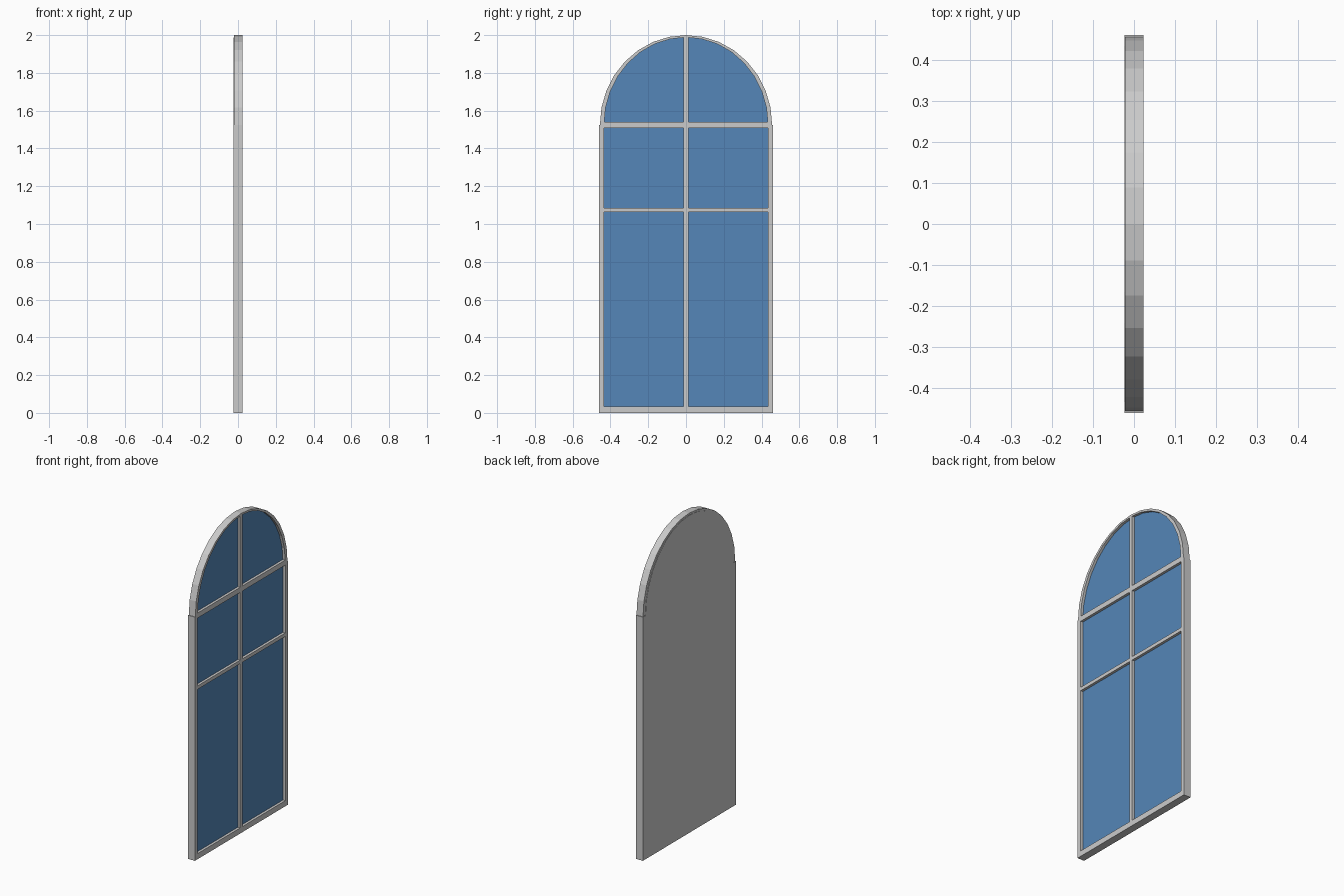
import bpy
import math

if "Cube" in bpy.data.objects:
    bpy.data.objects.remove(bpy.data.objects["Cube"])

BACK, FRONT, GLASS = -0.0235, 0.0235, 0.0075
W, IN = 0.46, 0.434            # outer and inner half width
SILL, SPRING = 0.035, 1.525    # sill top, start of the arch


def prism(name, pts, x0, x1, mat=None):
    """Extrude a closed (y, z) outline from x0 to x1."""
    n = len(pts)
    verts = [(x, y, z) for x in (x0, x1) for y, z in pts]
    faces = [tuple(range(n))[::-1], tuple(range(n, 2 * n))]
    faces += [(i, (i + 1) % n, n + (i + 1) % n, n + i) for i in range(n)]
    mesh = bpy.data.meshes.new(name)
    mesh.from_pydata(verts, [], faces)
    obj = bpy.data.objects.new(name, mesh)
    bpy.context.collection.objects.link(obj)
    if mat:
        mesh.materials.append(mat)
    return obj


def bar(name, y0, y1, z0, z1):
    return prism(name, [(y0, z0), (y1, z0), (y1, z1), (y0, z1)], GLASS - 0.003, FRONT)


def arc(half_width, rise, n=16):
    """Half ellipse from +y over the top to -y."""
    return [(half_width * math.cos(math.pi * i / n),
             SPRING + rise * math.sin(math.pi * i / n)) for i in range(n + 1)]


blue = bpy.data.materials.new("glass_blue")
blue.diffuse_color = (0.09, 0.24, 0.48, 1)
blue.use_nodes = True
blue.node_tree.nodes["Principled BSDF"].inputs["Base Color"].default_value = blue.diffuse_color

# U-shaped frame: two posts and the sill
prism("lower_frame", [(-W, 0), (W, 0), (W, SPRING), (IN, SPRING), (IN, SILL),
                      (-IN, SILL), (-IN, SPRING), (-W, SPRING)], BACK, FRONT)

# arched head, slightly set in from the back, thinner at the crown
inner = arc(IN, 0.463)
prism("arch_frame", arc(0.456, 0.475) + inner[::-1], BACK + 0.002, FRONT)

# backing panel and the glass on its front
opening = [(-IN, SILL), (IN, SILL)] + inner
prism("back_panel", opening, BACK, GLASS - 0.002)
prism("glass", opening, GLASS - 0.002, GLASS, blue)

# horizontal bars
rails = [(1.063, 1.085), (1.509, 1.541)]
for name, (z0, z1) in zip(("middle_rail", "arch_rail"), rails):
    bar(name, -IN, IN, z0, z1)

# vertical mullion, one piece per row of panes
spans = [(SILL, 1.063), (1.085, 1.509), (1.541, 1.99)]
for i, (z0, z1) in enumerate(spans):
    bar(f"mullion_{i + 1}", -0.012, 0.012, z0, z1)
